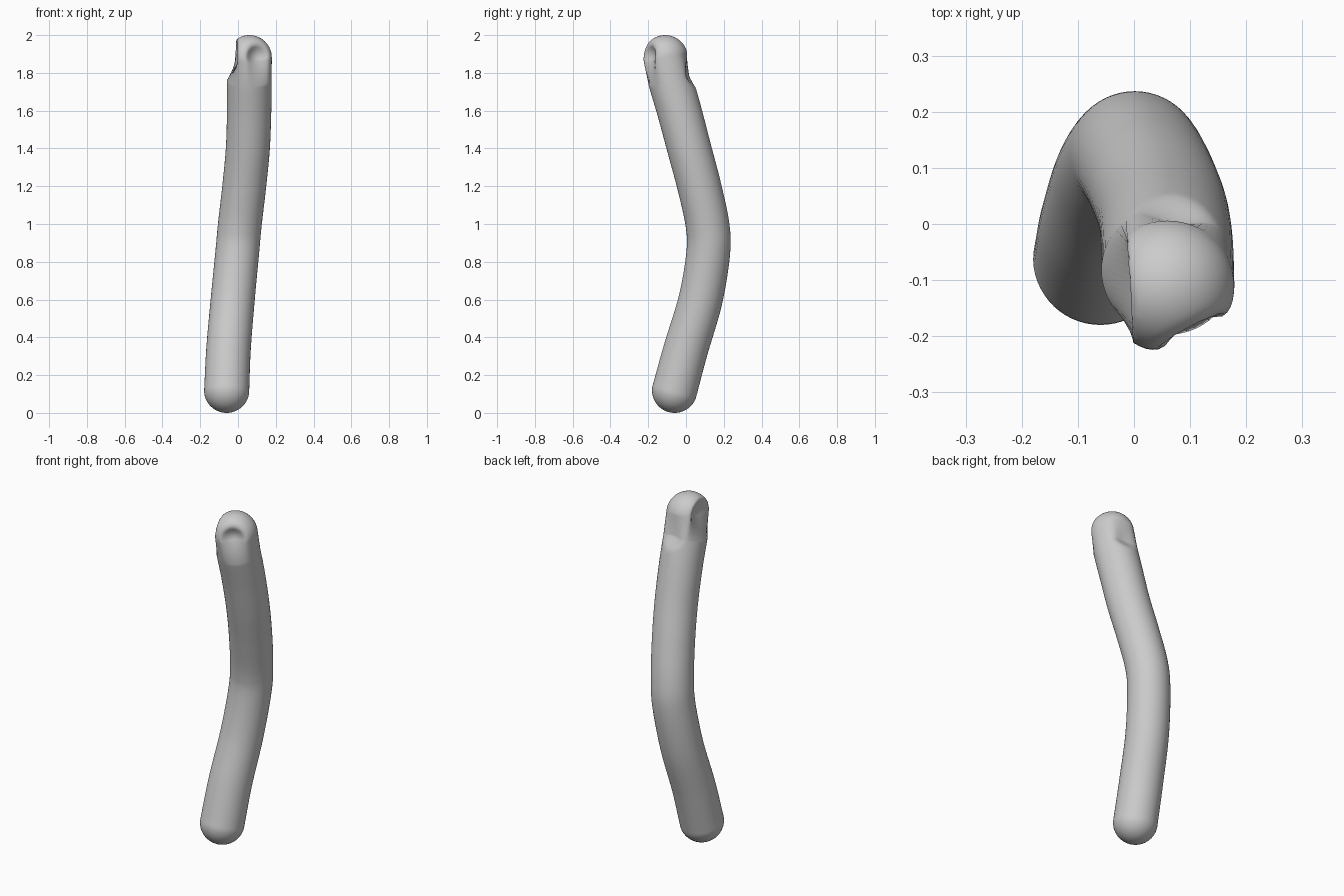
import bpy, bmesh, math
from mathutils import Vector

cube = bpy.data.objects.get("Cube")
if cube:
    bpy.data.objects.remove(cube, do_unlink=True)

SIDES = 56
BASE_R, TOP_R = 0.12, 0.119

# Centre line of the bent rod, from foot to head
PATH = [Vector(p) for p in (
    (-0.06, -0.06, 0.12), (-0.05, 0.0, 0.34), (-0.028, 0.077, 0.6),
    (-0.004, 0.118, 0.85), (0.01, 0.113, 1.0), (0.033, 0.07, 1.2),
    (0.052, 0.017, 1.4), (0.059, -0.036, 1.6), (0.06, -0.085, 1.77),
    (0.06, -0.11, 1.881))]


def spline(points, steps):
    """Smooth path through all the points."""
    ext = [2 * points[0] - points[1]] + points + [2 * points[-1] - points[-2]]
    out = []
    for a, b, c, d in zip(ext, ext[1:], ext[2:], ext[3:]):
        for i in range(steps):
            t = i / steps
            out.append(0.5 * (2 * b + (c - a) * t + (2 * a - 5 * b + 4 * c - d) * t * t
                              + (3 * b - a - 3 * c + d) * t ** 3))
    return out[:len(out) - steps] + [points[-1]]


def smoothstep(lo, hi, v):
    t = min(max((v - lo) / (hi - lo), 0), 1)
    return t * t * (3 - 2 * t)


def ring(bm, centre, axis, radius):
    side = Vector((0, 1, 0)).cross(axis).normalized()
    up = axis.cross(side)
    return [bm.verts.new(centre + radius * (side * math.cos(a) + up * math.sin(a)))
            for a in (2 * math.pi * i / SIDES for i in range(SIDES))]


# Rod body with domed ends
bm = bmesh.new()
centres = spline(PATH, 14)
last = len(centres) - 1
axes = [(centres[min(i + 1, last)] - centres[max(i - 1, 0)]).normalized()
        for i in range(last + 1)]
CAP = 14
angles = [math.pi / 2 * k / CAP for k in range(1, CAP)]
rings = []
for a in reversed(angles):
    rings.append(ring(bm, centres[0] - axes[0] * BASE_R * math.sin(a), axes[0], BASE_R * math.cos(a)))
for c, axis in zip(centres, axes):
    waist = 0.004 * math.sin(math.pi * min(max(c.z / 1.9, 0), 1))
    rings.append(ring(bm, c, axis, BASE_R + (TOP_R - BASE_R) * c.z / 1.9 - waist))
for a in angles:
    rings.append(ring(bm, centres[-1] + axes[-1] * TOP_R * math.sin(a), axes[-1], TOP_R * math.cos(a)))
for lower, upper in zip(rings, rings[1:]):
    for i in range(SIDES):
        j = (i + 1) % SIDES
        bm.faces.new((lower[i], lower[j], upper[j], upper[i]))
foot = bm.verts.new(centres[0] - axes[0] * BASE_R)
tip = bm.verts.new(centres[-1] + axes[-1] * TOP_R)
for i in range(SIDES):
    j = (i + 1) % SIDES
    bm.faces.new((foot, rings[0][j], rings[0][i]))
    bm.faces.new((tip, rings[-1][i], rings[-1][j]))


def thumbprint(centre, normal, flat, depth, radius, z_low):
    """Press a flattened, hollow dent into the head."""
    centre, normal = Vector(centre), Vector(normal).normalized()
    for v in bm.verts:
        rel = v.co - centre
        d = rel.dot(normal)
        if d < 0.02 or v.co.z < 1.6:
            continue
        r = (rel - normal * d).length
        press = max(d - flat, 0) * smoothstep(z_low, z_low + 0.06, v.co.z)
        hollow = depth * max(1 - (r / radius) ** 2, 0) ** 2
        v.co -= normal * (press + hollow * smoothstep(0.02, 0.06, d))


# Dents on the head: front, right side and back
thumbprint((0.06, -0.11, 1.895), (0.46, -0.89, 0), 0.1, 0.035, 0.09, 1.79)
thumbprint((0.06, -0.1, 1.895), (-1, -0.08, 0), 0.07, 0.022, 0.1, 1.79)
thumbprint((0.065, -0.09, 1.795), (0.1, 1, 0), 0.2, 0.032, 0.085, 1.7)

bmesh.ops.recalc_face_normals(bm, faces=bm.faces)
mesh = bpy.data.meshes.new("bent_rod")
bm.to_mesh(mesh)
bm.free()
rod = bpy.data.objects.new("bent_rod", mesh)
bpy.context.collection.objects.link(rod)
for poly in mesh.polygons:
    poly.use_smooth = True

# Plain grey finish
grey = bpy.data.materials.new("light_grey")
grey.use_nodes = True
colour = (0.6, 0.6, 0.6, 1)
grey.diffuse_color = colour
grey.node_tree.nodes["Principled BSDF"].inputs["Base Color"].default_value = colour
mesh.materials.append(grey)
